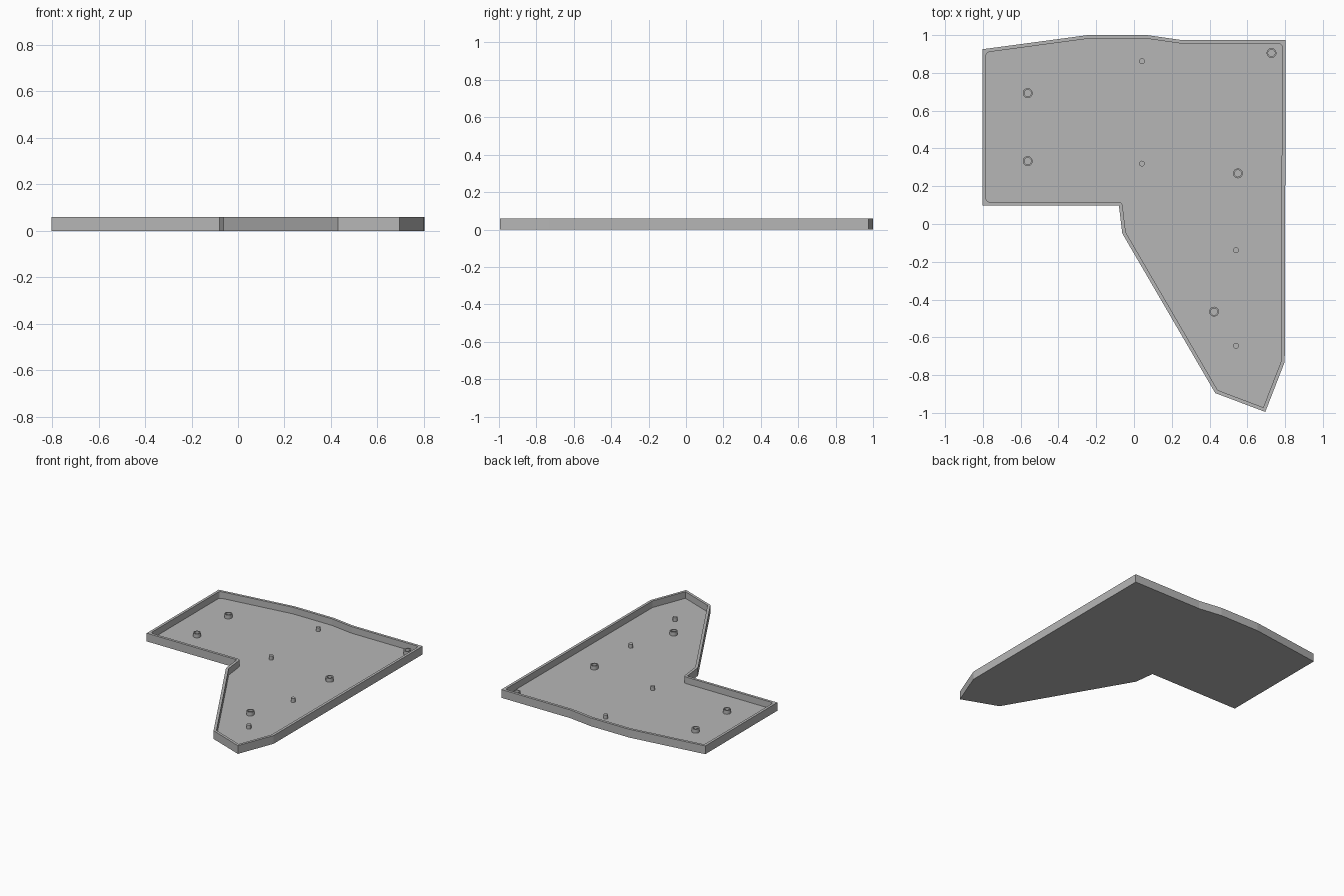
import bpy, bmesh, math
from mathutils import Vector

if "Cube" in bpy.data.objects:
    bpy.data.objects.remove(bpy.data.objects["Cube"], do_unlink=True)

HEIGHT, FLOOR, WALL = 0.06, 0.012, 0.019
POST_TOP = 0.04

grey = bpy.data.materials.new("plain grey")
grey.use_nodes = True
colour = (0.47, 0.47, 0.47, 1)
grey.diffuse_color = colour
grey.node_tree.nodes["Principled BSDF"].inputs["Base Color"].default_value = colour

# Tray outline, counter-clockwise; the flag marks rounded inner corners
OUTLINE = [(-.803, .098, 1), (-.08, .098, 1), (-.062, -.05, 0), (.43, -.895, 0),
           (.695, -.995, 0), (.798, -.73, 0), (.803, .975, 1), (.245, .975, 0),
           (.07, 1, 0), (-.245, 1, 0), (-.803, .925, 1)]


def inset_outline(points, distance, radius=0.022, steps=6):
    """Offset the outline inwards with mitred corners, rounding flagged ones."""
    pts = [Vector(p[:2]) for p in points]
    result = []
    for i, p in enumerate(pts):
        before = (p - pts[i - 1]).normalized()
        after = (pts[(i + 1) % len(pts)] - p).normalized()
        n1, n2 = Vector((-before.y, before.x)), Vector((-after.y, after.x))
        corner = p + (n1 + n2) * distance / (1 + n1.dot(n2))
        if not points[i][2]:
            result.append(corner)
            continue
        a, b = corner - before * radius, corner + after * radius
        for k in range(steps + 1):
            t = k / steps
            result.append(a * (1 - t) ** 2 + corner * 2 * t * (1 - t) + b * t ** 2)
    return result


def finish(bm, name):
    bmesh.ops.recalc_face_normals(bm, faces=bm.faces)
    mesh = bpy.data.meshes.new(name)
    bm.to_mesh(mesh)
    bm.free()
    mesh.materials.append(grey)
    return mesh


def add_object(name, mesh, location=(0, 0, 0)):
    obj = bpy.data.objects.new(name, mesh)
    obj.location = location
    bpy.context.collection.objects.link(obj)
    return obj


def bridge(bm, lower, upper):
    for i in range(len(lower)):
        j = (i + 1) % len(lower)
        bm.faces.new((lower[i], lower[j], upper[j], upper[i]))


def loop(bm, points, z):
    return [bm.verts.new((p[0], p[1], z)) for p in points]


# Tray: base, outer wall, rim and recessed floor as one closed shell
bm = bmesh.new()
inner = inset_outline(OUTLINE, WALL)
outer_low, outer_top = loop(bm, OUTLINE, 0), loop(bm, OUTLINE, HEIGHT)
inner_low, inner_top = loop(bm, inner, FLOOR), loop(bm, inner, HEIGHT)
bridge(bm, outer_low, outer_top)
bridge(bm, inner_low, inner_top)
bm.faces.new(outer_low)
bm.faces.new(inner_low)
rim = [bm.edges.get((ring[i - 1], ring[i]))
       for ring in (outer_top, inner_top) for i in range(len(ring))]
bmesh.ops.triangle_fill(bm, edges=rim, use_beauty=True)
add_object("tray", finish(bm, "tray"))


def lathe(name, profile, sides=32):
    """Turn (radius, height) points around z and cap the last ring."""
    bm = bmesh.new()
    rings = [loop(bm, [(r * math.cos(math.tau * i / sides), r * math.sin(math.tau * i / sides))
                       for i in range(sides)], z) for r, z in profile]
    for lower, upper in zip(rings, rings[1:]):
        bridge(bm, lower, upper)
    bm.faces.new(rings[0])
    bm.faces.new(rings[-1])
    return finish(bm, name)


# Hollow screw bosses and solid locating pins standing on the floor
boss = lathe("screw_boss", [(.026, FLOOR - .004), (.026, POST_TOP),
                            (.018, POST_TOP), (.018, FLOOR)])
pin = lathe("locating_pin", [(.015, FLOOR - .004), (.015, POST_TOP)])
BOSSES = [(-.563, .693), (-.563, .333), (.55, .268), (.728, .905), (.424, -.464)]
PINS = [(.042, .862), (.042, .32), (.54, -.138), (.54, -.645)]
for mesh, spots in ((boss, BOSSES), (pin, PINS)):
    for n, (x, y) in enumerate(spots, 1):
        obj = add_object(f"{mesh.name}_{n}", mesh, (x, y, 0))
        if n == 1:
            bpy.ops.object.select_all(action='DESELECT')
            obj.select_set(True)
            bpy.context.view_layer.objects.active = obj
            for face in mesh.polygons:
                face.use_smooth = len(face.vertices) == 4 and abs(face.normal.z) < 0.5
            for edge in mesh.edges:
                a, b = (mesh.vertices[v].co for v in edge.vertices)
                edge.use_edge_sharp = abs(a.z - b.z) < 1e-5
